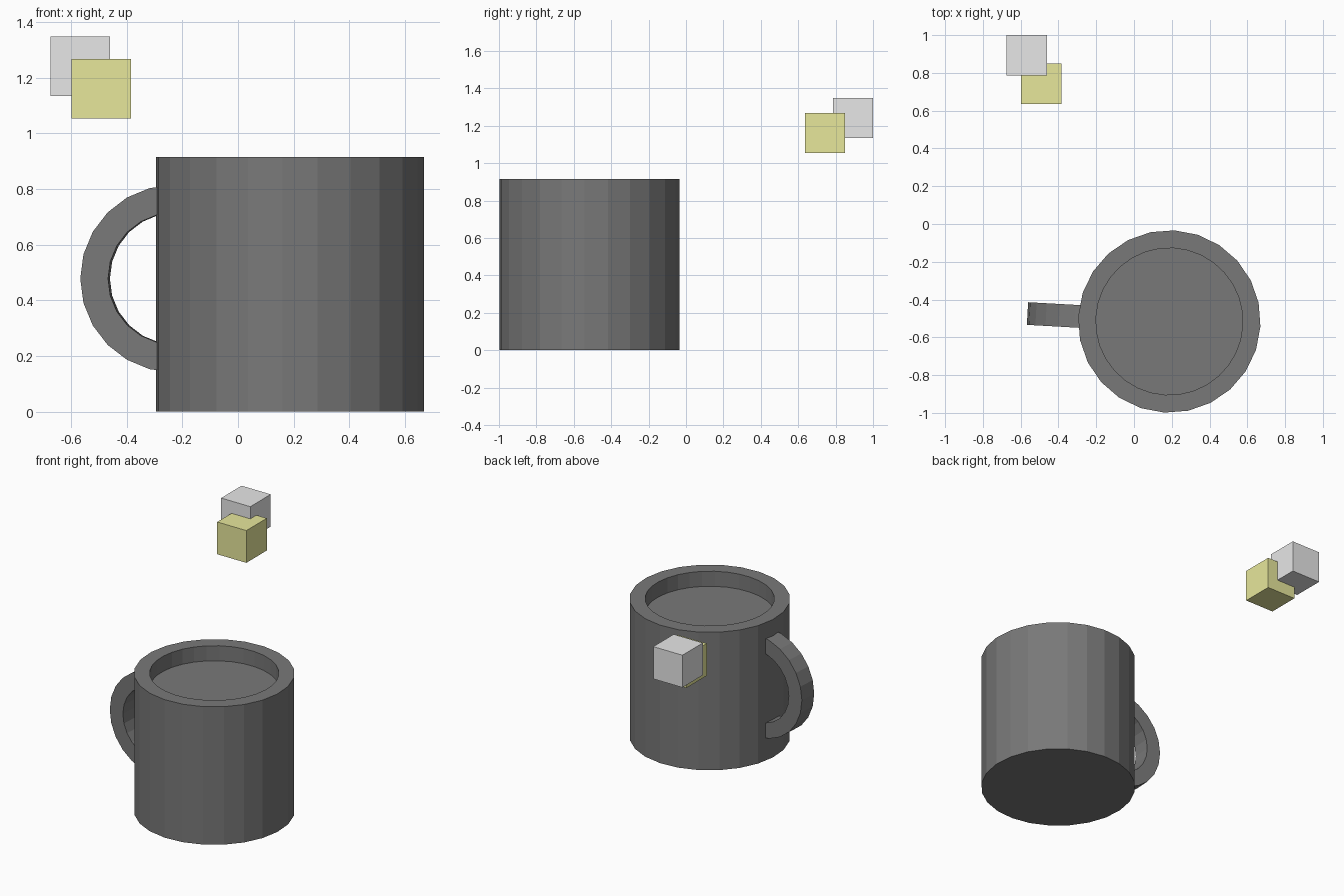
import bpy, bmesh
from math import radians, sin, cos
from mathutils import Matrix, Vector

cube = bpy.data.objects.get("Cube")
if cube:
    bpy.data.objects.remove(cube, do_unlink=True)


def material(name, rgb):
    m = bpy.data.materials.new(name)
    m.use_nodes = True
    m.diffuse_color = (*rgb, 1)
    m.node_tree.nodes["Principled BSDF"].inputs["Base Color"].default_value = (*rgb, 1)
    return m


def add_object(name, bm, mat, location, turn=0):
    bmesh.ops.recalc_face_normals(bm, faces=bm.faces)
    mesh = bpy.data.meshes.new(name)
    bm.to_mesh(mesh)
    bm.free()
    mesh.materials.append(mat)
    ob = bpy.data.objects.new(name, mesh)
    ob.location = location
    ob.rotation_euler.z = turn
    bpy.context.collection.objects.link(ob)
    return ob


def cylinder(radius, bottom, top, sides):
    bm = bmesh.new()
    bmesh.ops.create_cone(bm, cap_ends=True, segments=sides, radius1=radius, radius2=radius,
                          depth=top - bottom, matrix=Matrix.Translation((0, 0, (top + bottom) / 2)))
    return bm


dark_grey = material("dark grey", (0.19, 0.19, 0.19))
light_grey = material("light grey", (0.8, 0.8, 0.8))
pale_yellow = material("pale yellow", (0.8, 0.8, 0.33))

MUG = Vector((0.187, -0.516, 0))
TURN = radians(-3.2)

# Mug body with a shallow round recess below the rim
body = add_object("mug_body", cylinder(0.483, 0, 0.915, 24), dark_grey, MUG, TURN)
cutter = add_object("recess_cutter", cylinder(0.389, 0.815, 1.0, 32), dark_grey, MUG, TURN)
cutter.hide_render = True
cut = body.modifiers.new("recess", 'BOOLEAN')
cut.operation = 'DIFFERENCE'
cut.solver = 'EXACT'
cut.object = cutter
bpy.context.view_layer.objects.active = body
bpy.ops.object.modifier_apply(modifier=cut.name)
bpy.data.objects.remove(cutter, do_unlink=True)

# Handle: half ring of square section, ends sunk into the wall
bm = bmesh.new()
rings = []
for i in range(13):
    a = radians(90 + 15 * i)
    section = [(0.337, -0.06), (0.337, 0.06), (0.237, 0.06), (0.237, -0.06)]
    rings.append([bm.verts.new((-0.415 + r * cos(a), y, 0.478 + r * sin(a))) for r, y in section])
for p, q in zip(rings, rings[1:]):
    for k in range(4):
        n = (k + 1) % 4
        bm.faces.new((p[k], p[n], q[n], q[k]))
bm.faces.new(rings[0])
bm.faces.new(rings[-1])
add_object("mug_handle", bm, dark_grey, MUG, TURN)

# Two overlapping floating cubes
for name, mat, centre in (("grey_cube", light_grey, (-0.567, 0.893, 1.241)),
                          ("yellow_cube", pale_yellow, (-0.491, 0.743, 1.16))):
    bm = bmesh.new()
    bmesh.ops.create_cube(bm, size=0.214)
    add_object(name, bm, mat, centre)
